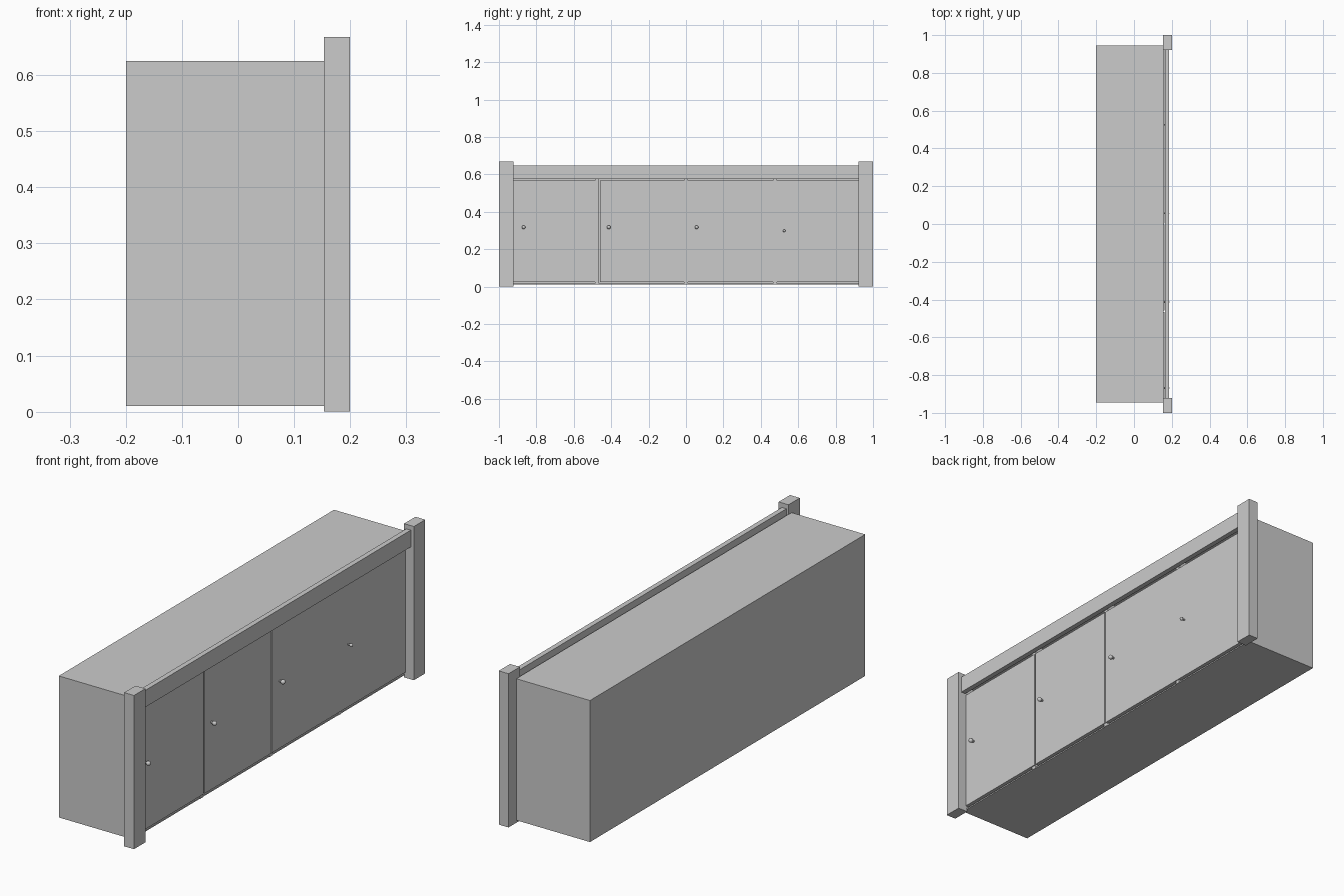
import bpy
from math import radians

if "Cube" in bpy.data.objects:
    bpy.data.objects.remove(bpy.data.objects["Cube"])


def box(name, x, y, z):
    """Axis-aligned box from (min, max) ranges."""
    bpy.ops.mesh.primitive_cube_add(size=1)
    o = bpy.context.object
    o.name = name
    o.location = [(r[0] + r[1]) / 2 for r in (x, y, z)]
    o.scale = [r[1] - r[0] for r in (x, y, z)]
    bpy.ops.object.transform_apply(location=False, rotation=False, scale=True)
    return o


# Carcass panels
box("back_panel", (-0.20, -0.196), (-0.945, 0.945), (0.01, 0.625))
box("top_panel", (-0.196, 0.155), (-0.945, 0.945), (0.61, 0.625))
box("bottom_panel", (-0.196, 0.155), (-0.925, 0.925), (0.01, 0.016))

# Side panels and corner posts
for side, s in (("left", -1), ("right", 1)):
    box(f"{side}_side_panel", (-0.196, 0.153), sorted((s * 0.925, s * 0.945)), (0.01, 0.61))
    box(f"{side}_post", (0.153, 0.20), sorted((s * 0.922, s)), (0, 0.668))

# Inner dividers
for i, y in enumerate((-0.475, 0, 0.475)):
    box(f"divider_{i + 1}", (-0.196, 0.157), (y - 0.011, y + 0.011), (0.01, 0.61))

# Front rail above the doors
box("front_rail", (0.163, 0.185), (-0.922, 0.922), (0.575, 0.648))

# Doors
for i, y in enumerate(((-0.921, -0.466), (-0.459, -0.002), (0.002, 0.921))):
    box(f"door_{i + 1}", (0.145, 0.161), y, (0.025, 0.568))

# Knobs: short stem with a rounded head
for i, (y, z, k) in enumerate(((-0.868, 0.317, 1), (-0.413, 0.317, 1),
                               (0.057, 0.317, 1), (0.525, 0.298, 0.75))):
    bpy.ops.mesh.primitive_cylinder_add(vertices=8, radius=0.005 * k, depth=0.02,
                                        location=(0.168, y, z), rotation=(0, radians(90), 0))
    bpy.context.object.name = f"knob_stem_{i + 1}"
    bpy.ops.mesh.primitive_uv_sphere_add(segments=12, ring_count=8, radius=0.01 * k,
                                         location=(0.177, y, z), rotation=(0, radians(90), 0))
    bpy.context.object.name = f"knob_{i + 1}"
    bpy.ops.object.shade_smooth_by_angle()
